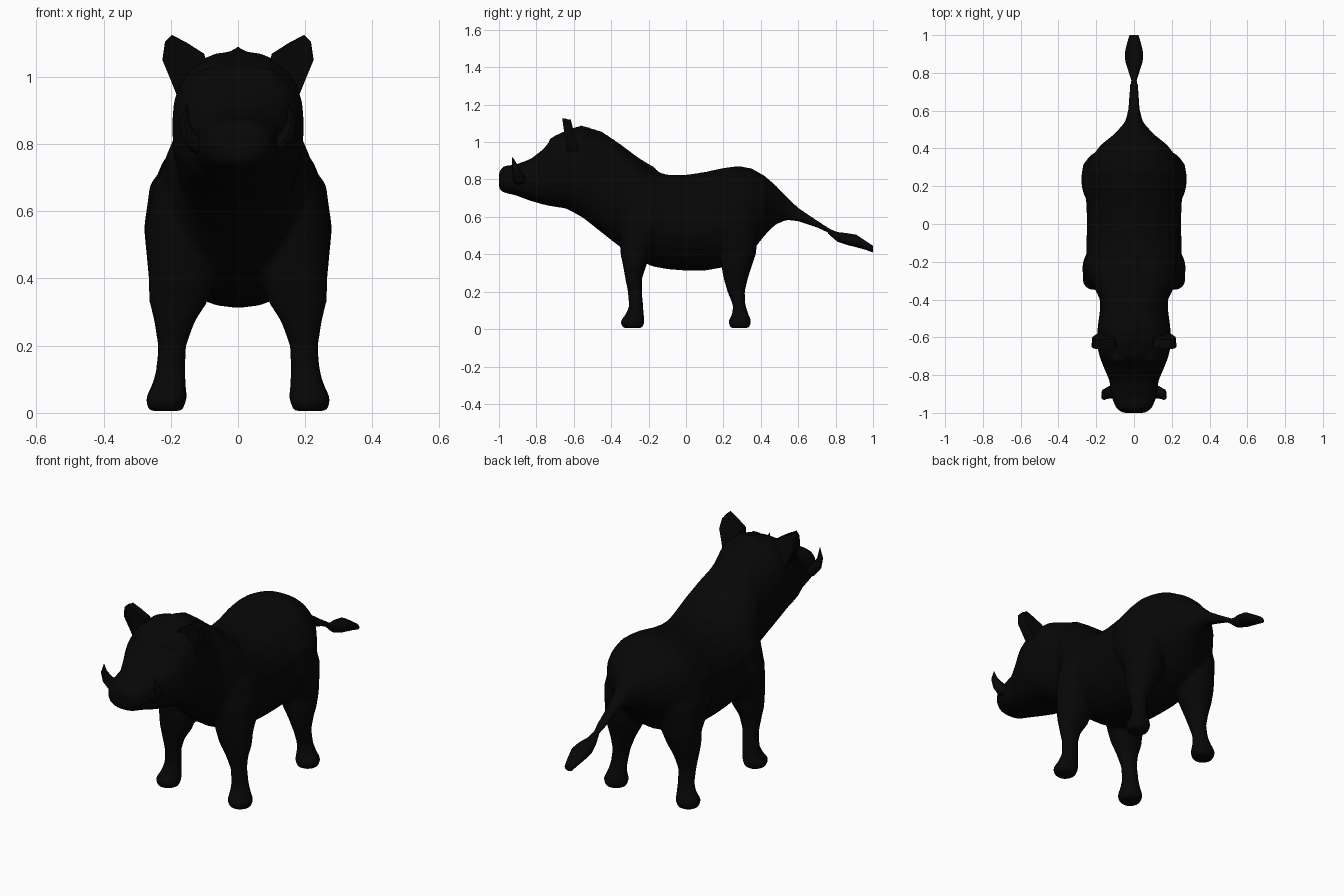
import bpy
import bmesh
from math import cos, sin, tau, copysign
from mathutils import Vector

default = bpy.data.objects.get("Cube")
if default:
    bpy.data.objects.remove(default)

# One near-black hide colour covers the whole animal
hide = bpy.data.materials.new("black_hide")
hide.use_nodes = True
hide.diffuse_color = (0.002, 0.002, 0.002, 1)
shader = hide.node_tree.nodes["Principled BSDF"]
shader.inputs["Base Color"].default_value = hide.diffuse_color
shader.inputs["Roughness"].default_value = 0.7


def loft(bm, rings):
    """Skin a closed tube through rings of points."""
    loops = [[bm.verts.new(p) for p in ring] for ring in rings]
    count = len(loops[0])
    for a, b in zip(loops, loops[1:]):
        for i in range(count):
            j = (i + 1) % count
            bm.faces.new((a[i], a[j], b[j], b[i]))
    bm.faces.new(loops[0])
    bm.faces.new(loops[-1][::-1])


def oval(center, u, v, power=2.0, count=24):
    """Superellipse ring spanned by the vectors u and v."""
    def bend(t):
        return copysign(abs(t) ** (2 / power), t)
    return [center + u * bend(cos(tau * i / count)) + v * bend(sin(tau * i / count))
            for i in range(count)]


def finish(name, bm, angle=0.6):
    bmesh.ops.recalc_face_normals(bm, faces=bm.faces)
    mesh = bpy.data.meshes.new(name)
    bm.to_mesh(mesh)
    bm.free()
    obj = bpy.data.objects.new(name, mesh)
    bpy.context.collection.objects.link(obj)
    mesh.materials.append(hide)
    bpy.ops.object.select_all(action="DESELECT")
    obj.select_set(True)
    bpy.context.view_layer.objects.active = obj
    bpy.ops.object.shade_smooth_by_angle(angle=angle)
    return obj


def spine_loft(bm, profile, head_power=2.0):
    """Loft along y; the head is boxier than the round trunk."""
    loft(bm, [oval(Vector((0, y, (top + low) / 2)), Vector((half, 0, 0)),
                   Vector((0, 0, (top - low) / 2)), head_power if y < -.5 else 2.06)
              for y, top, low, half in profile])


def leg_loft(bm, side, profile):
    loft(bm, [oval(Vector((side * x, y, z)), Vector((rx, 0, 0)), Vector((0, ry, 0)), 2.1)
              for z, x, y, rx, ry in profile])


# Snout to tail tip: y, top, bottom, half width
trunk = [
    (-1.0, .84, .75, .06), (-.975, .872, .73, .095), (-.91, .88, .715, .122),
    (-.83, .91, .685, .13), (-.76, .965, .665, .16), (-.71, 1.03, .655, .18),
    (-.64, 1.062, .645, .197), (-.55, 1.078, .595, .193), (-.45, 1.045, .515, .18),
    (-.4, 1.015, .475, .18), (-.34, .97, .43, .21), (-.26, .91, .37, .24),
    (-.18, .85, .335, .253),
    (-.1, .825, .32, .252), (0, .825, .312, .25), (.1, .84, .312, .252),
    (.2, .862, .33, .262), (.28, .872, .365, .258), (.35, .86, .41, .23),
    (.42, .82, .5, .175), (.48, .768, .56, .1), (.54, .705, .583, .048),
    (.6, .65, .575, .032), (.7, .582, .542, .026), (.79, .525, .5, .018),
]
# Legs: z, x, y, half width, half depth
fore = [
    (.005, .215, -.285, .05, .052), (.04, .214, -.287, .062, .067),
    (.075, .206, -.275, .052, .05), (.12, .2, -.267, .044, .038),
    (.2, .196, -.273, .042, .038), (.27, .189, -.28, .06, .045),
    (.33, .177, -.275, .087, .06), (.4, .168, -.272, .098, .078),
    (.55, .162, -.235, .112, .125), (.68, .145, -.22, .105, .135),
    (.78, .1, -.22, .085, .11),
]
hind = [
    (.005, .215, .287, .05, .05), (.04, .215, .288, .062, .063),
    (.085, .206, .29, .05, .042), (.13, .2, .284, .044, .034),
    (.2, .196, .268, .042, .047), (.27, .189, .266, .06, .065),
    (.33, .178, .27, .085, .08), (.4, .168, .278, .098, .096),
    (.55, .163, .235, .117, .155), (.68, .15, .21, .112, .145),
    (.78, .1, .2, .085, .11),
]
# Crest along the neck
mane = [(-.63, 1.07, .95, .02), (-.56, 1.092, .95, .03), (-.45, 1.058, .9, .035),
        (-.35, .99, .85, .035), (-.25, .915, .8, .035), (-.17, .868, .77, .03),
        (-.145, .84, .76, .02)]

# Trunk, crest and legs fused into one smooth skin
bm = bmesh.new()
spine_loft(bm, trunk, 2.5)
spine_loft(bm, mane)
for side in (-1, 1):
    leg_loft(bm, side, fore)
    leg_loft(bm, side, hind)
    # Brow ridge over each eye
    loft(bm, [oval(Vector((side * x, y, z)), Vector((0, r, 0)), Vector((0, 0, r)))
              for x, y, z, r in ((.06, -.715, 1.01, .015), (.1, -.71, 1.0, .026),
                                 (.145, -.69, .97, .015))])
body = finish("body", bm, 3.1)
remesh = body.modifiers.new("fuse", "REMESH")
remesh.mode = "VOXEL"
remesh.voxel_size = 0.011
remesh.use_smooth_shade = True
soften = body.modifiers.new("soften", "SMOOTH")
soften.factor = 0.5
soften.iterations = 6

# Tail tuft
bm = bmesh.new()
spine_loft(bm, [(.76, .538, .51, .014), (.81, .519, .467, .03), (.86, .513, .45, .046),
                (.91, .505, .438, .048), (.96, .472, .424, .036), (1.0, .445, .41, .024)])
finish("tail_tuft", bm)

ear_outline = [(.085, .98), (.1, 1.068), (.15, 1.1), (.197, 1.125),
               (.217, 1.105), (.225, 1.05), (.2, .99), (.176, .93)]
tusk_path = [(.08, -.885, .785, .03), (.125, -.89, .8, .034), (.152, -.9, .83, .028),
             (.16, -.915, .87, .017), (.15, -.928, .918, .002)]

for side, label in ((1, "left"), (-1, "right")):
    # Ear: thick leaf with a hollow on its front
    bm = bmesh.new()
    front = [bm.verts.new((side * x, -.643 - (z - 1) * .15, z)) for x, z in ear_outline]
    back = [bm.verts.new((side * (x * .94 + .009), -.585 - (z - 1) * .25, z * .96 + .04))
            for x, z in ear_outline]
    face = bm.faces.new(front)
    bm.faces.new(back[::-1])
    for i in range(len(front)):
        j = (i + 1) % len(front)
        bm.faces.new((front[j], front[i], back[i], back[j]))
    bmesh.ops.inset_individual(bm, faces=[face], thickness=0.018)
    bmesh.ops.translate(bm, verts=face.verts, vec=(0, 0.02, 0))
    finish(label + "_ear", bm)

    # Tusk curving out and up from the snout
    bm = bmesh.new()
    points = [Vector((side * x, y, z)) for x, y, z, r in tusk_path]
    rings = []
    for i, p in enumerate(points):
        along = (points[min(i + 1, len(points) - 1)] - points[max(i - 1, 0)]).normalized()
        u = along.cross(Vector((0, 1, 0))).normalized()
        r = tusk_path[i][3]
        rings.append(oval(p, u * r * .8, along.cross(u) * r, 2, 12))
    loft(bm, rings)
    finish(label + "_tusk", bm)

    # Eye, half sunk under the brow
    bm = bmesh.new()
    bmesh.ops.create_uvsphere(bm, u_segments=16, v_segments=10, radius=0.016)
    bmesh.ops.translate(bm, verts=bm.verts, vec=(side * .13, -.732, .93))
    finish(label + "_eye", bm)
